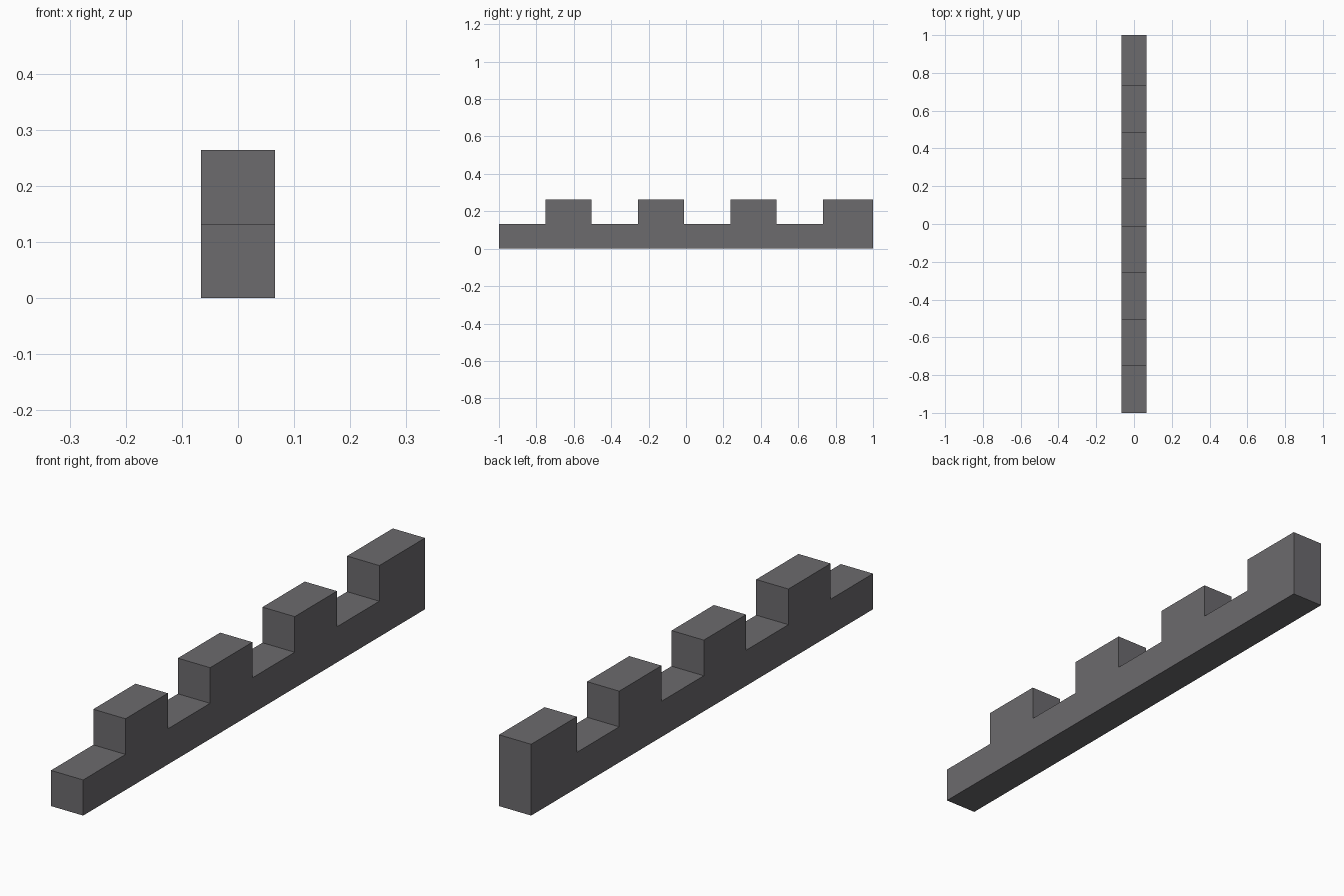
import bpy, bmesh

if "Cube" in bpy.data.objects:
    bpy.data.objects.remove(bpy.data.objects["Cube"])

HALF_W, LOW, HIGH = 0.066, 0.132, 0.264
STEP = 0.2475

stone = bpy.data.materials.new("dark grey stone")
stone.diffuse_color = (0.15, 0.145, 0.155, 1)
stone.use_nodes = True
stone.node_tree.nodes["Principled BSDF"].inputs["Base Color"].default_value = stone.diffuse_color

# Side profile (y, z): low gaps alternate with raised merlons
profile = [(1, 0), (-1, 0)]
for i in range(8):
    z = HIGH if i % 2 else LOW
    start = -1 + i * STEP
    end = 1 if i == 7 else start + STEP
    profile += [(start, z), (end, z)]

# Battlement wall: extrude the profile across x
bm = bmesh.new()
face = bm.faces.new([bm.verts.new((-HALF_W, y, z)) for y, z in profile])
ext = bmesh.ops.extrude_face_region(bm, geom=[face], use_keep_orig=True)
moved = [g for g in ext["geom"] if isinstance(g, bmesh.types.BMVert)]
bmesh.ops.translate(bm, verts=moved, vec=(2 * HALF_W, 0, 0))
bmesh.ops.recalc_face_normals(bm, faces=bm.faces)

mesh = bpy.data.meshes.new("battlement_wall")
bm.to_mesh(mesh)
bm.free()
mesh.materials.append(stone)
bpy.context.collection.objects.link(bpy.data.objects.new("battlement_wall", mesh))
